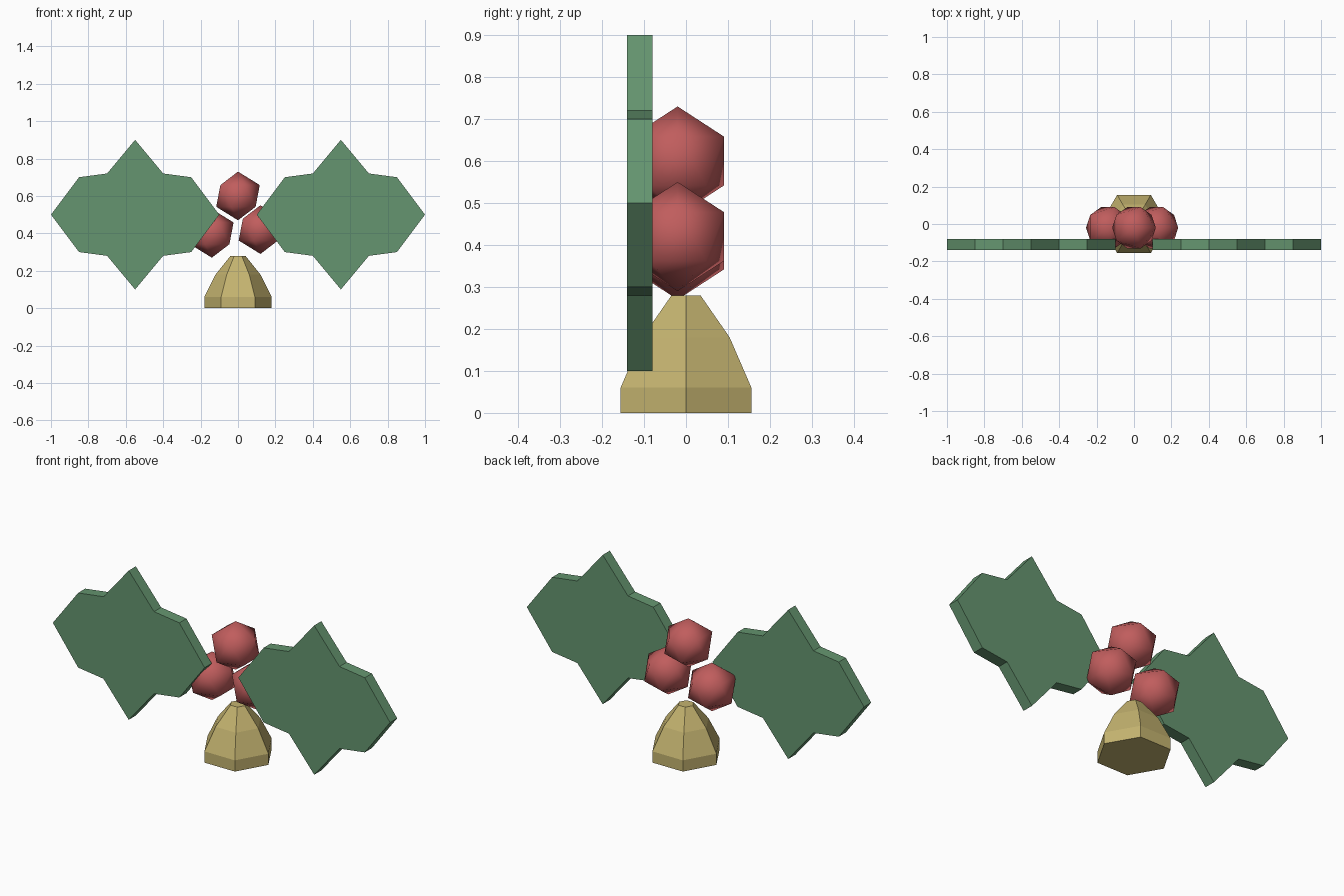
import bpy
import bmesh
from math import cos, sin, tau

if "Cube" in bpy.data.objects:
    bpy.data.objects.remove(bpy.data.objects["Cube"], do_unlink=True)


def material(name, rgb):
    mat = bpy.data.materials.new(name)
    mat.use_nodes = True
    mat.diffuse_color = (*rgb, 1)
    mat.node_tree.nodes["Principled BSDF"].inputs["Base Color"].default_value = (*rgb, 1)
    return mat


def add_object(name, bm, mat, location=(0, 0, 0), smooth=False):
    bmesh.ops.recalc_face_normals(bm, faces=bm.faces)
    for face in bm.faces:
        face.smooth = smooth
    mesh = bpy.data.meshes.new(name)
    bm.to_mesh(mesh)
    bm.free()
    mesh.materials.append(mat)
    obj = bpy.data.objects.new(name, mesh)
    obj.location = location
    bpy.context.collection.objects.link(obj)
    return obj


green = material("leaf green", (0.13, 0.30, 0.16))
red = material("berry red", (0.53, 0.11, 0.11))
gold = material("dull gold", (0.55, 0.45, 0.16))


# Leaf: a quarter outline mirrored into a closed profile, then thickened
def leaf(name, center_x):
    quarter = [(0.45, 0), (0.3, 0.2), (0.15, 0.22), (0, 0.4)]
    upper = quarter + [(-x, z) for x, z in quarter[-2::-1]]
    outline = upper + [(x, -z) for x, z in upper[-2:0:-1]]
    bm = bmesh.new()
    face = bm.faces.new([bm.verts.new((x, -0.03, z)) for x, z in outline])
    extruded = bmesh.ops.extrude_face_region(bm, geom=[face])["geom"]
    back = [v for v in extruded if isinstance(v, bmesh.types.BMVert)]
    bmesh.ops.translate(bm, verts=back, vec=(0, 0.06, 0))
    add_object(name, bm, green, (center_x, -0.11, 0.5))


leaf("left_leaf", 0.55)
leaf("right_leaf", -0.55)

# Three faceted berries with soft shading
for name, x, z in (("top_berry", 0, 0.6), ("left_berry", 0.12, 0.42),
                   ("right_berry", -0.14, 0.4)):
    bm = bmesh.new()
    bmesh.ops.create_icosphere(bm, subdivisions=1, radius=0.13)
    add_object(name, bm, red, (x, -0.02, z), smooth=True)

# Six-sided bell lofted through stacked rings
SIDES = 6
bm = bmesh.new()
rings = [[bm.verts.new((r * cos(tau * i / SIDES), r * sin(tau * i / SIDES), z))
          for i in range(SIDES)]
         for r, z in ((0.18, 0), (0.18, 0.06), (0.12, 0.18), (0.04, 0.28))]
for low, high in zip(rings, rings[1:]):
    for i in range(SIDES):
        j = (i + 1) % SIDES
        bm.faces.new((low[i], low[j], high[j], high[i]))
bm.faces.new(rings[0])
bm.faces.new(rings[-1])
add_object("bell", bm, gold)
